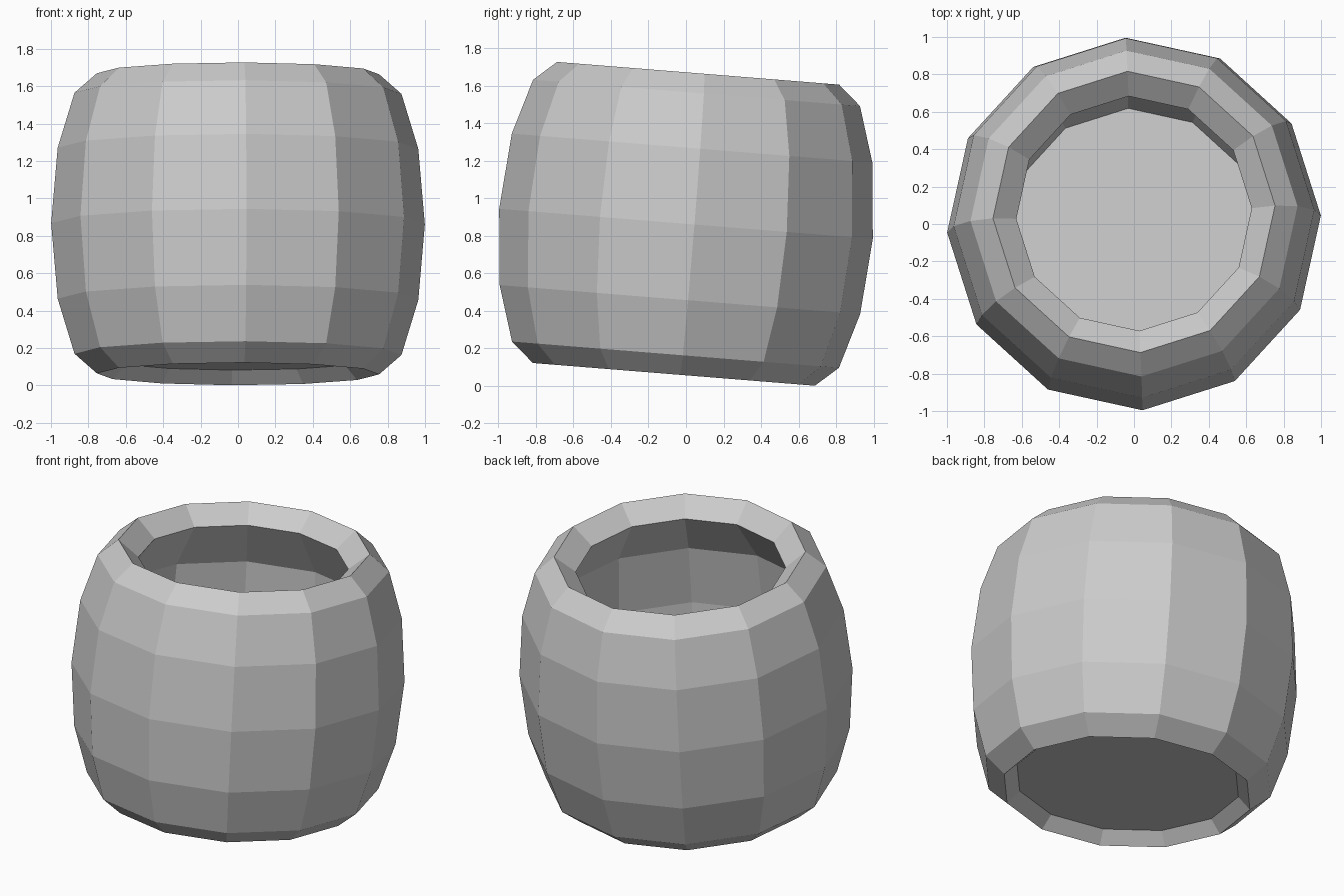
import bpy, bmesh
from math import cos, sin, pi, radians
from mathutils import Matrix

if "Cube" in bpy.data.objects:
    bpy.data.objects.remove(bpy.data.objects["Cube"])

SIDES = 12

# Closed wall section (radius, height): outside, top lip, hollow inside, base recess
section = [
    (0.755, -0.805), (0.875, -0.70), (0.965, -0.405), (1.0, 0.0),
    (0.965, 0.405), (0.875, 0.70), (0.755, 0.805),
    (0.63, 0.70), (0.83, 0.39), (0.865, 0.0), (0.83, -0.39), (0.68, -0.73),
]

bm = bmesh.new()
rings = []
for r, z in section:
    rings.append([bm.verts.new((r * cos(2 * pi * i / SIDES), r * sin(2 * pi * i / SIDES), z))
                  for i in range(SIDES)])

# Barrel wall, lathed around and closed on itself
for k, low in enumerate(rings):
    high = rings[(k + 1) % len(rings)]
    for i in range(SIDES):
        j = (i + 1) % SIDES
        bm.faces.new((low[i], low[j], high[j], high[i]))

# Floor disc, shared by the hollow and the base recess
bm.faces.new(rings[-1])

# Slight twist and backward lean, raised onto the ground
bm.transform(Matrix.Translation((0, 0, 0.864))
             @ Matrix.Rotation(radians(-4.6), 4, 'X')
             @ Matrix.Rotation(radians(2.6), 4, 'Z'))

mesh = bpy.data.meshes.new("open_barrel")
bm.to_mesh(mesh)
bm.free()
barrel = bpy.data.objects.new("open_barrel", mesh)
bpy.context.collection.objects.link(barrel)
